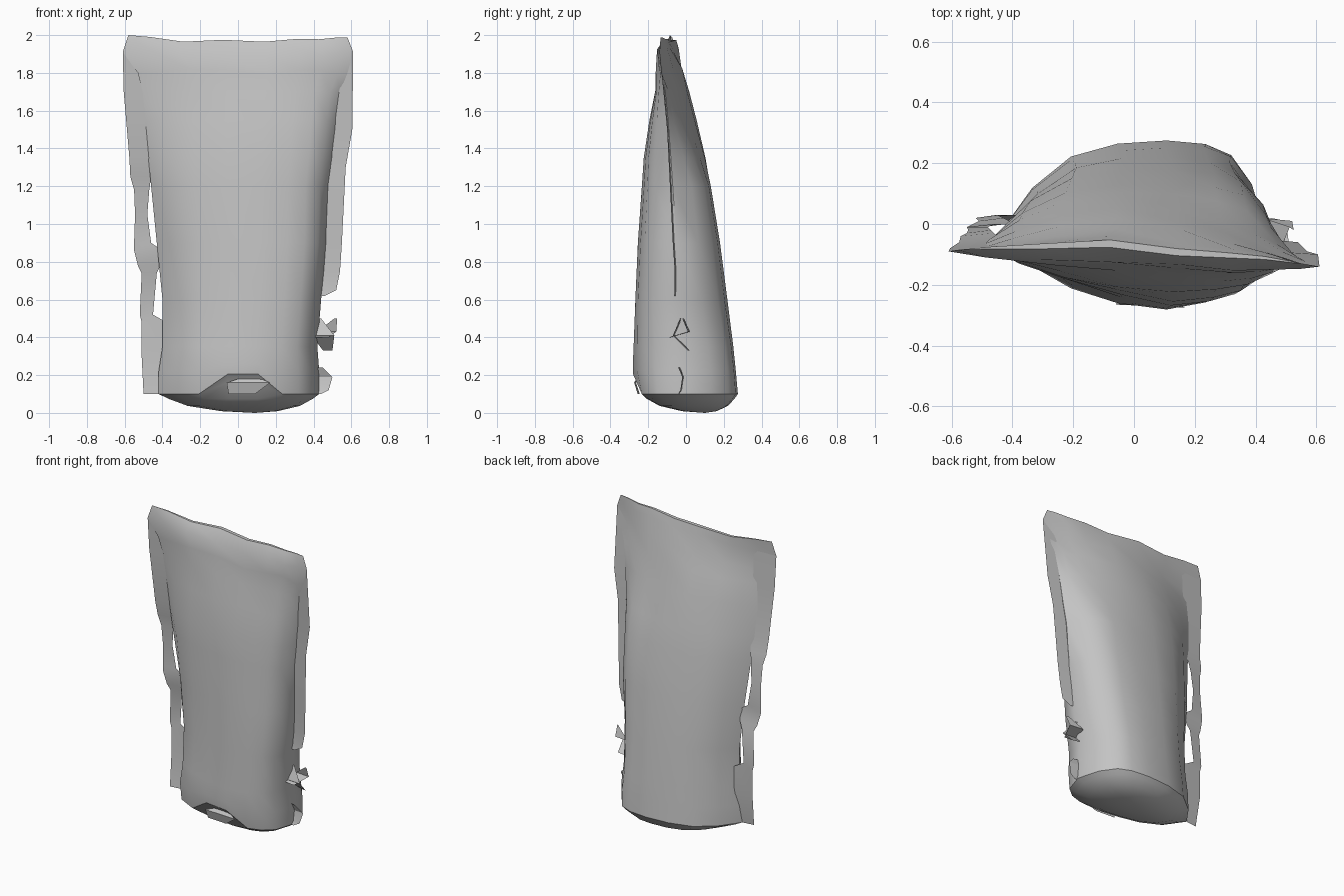
import bpy
import bmesh
import math
import random
from mathutils import Vector

random.seed(4)
if "Cube" in bpy.data.objects:
    bpy.data.objects.remove(bpy.data.objects["Cube"], do_unlink=True)

# One plain grey film for the whole pouch
film = bpy.data.materials.new("grey film")
film.use_nodes = True
grey = (0.55, 0.55, 0.55, 1)
film.diffuse_color = grey
film.node_tree.nodes["Principled BSDF"].inputs["Base Color"].default_value = grey

# Fullness of the back and front panels across the width
ACROSS = (0, .1, .25, .43, .62, .77, .87, .95, 1)
BACK = (0, .42, .79, .95, 1, .97, .85, .52, 0)
FRONT = (0, .5, .76, .93, 1, .91, .79, .55, 0)


def finish(name, bm, angle=0.7):
    bmesh.ops.remove_doubles(bm, verts=bm.verts, dist=.0005)
    bmesh.ops.recalc_face_normals(bm, faces=bm.faces)
    mesh = bpy.data.meshes.new(name)
    bm.to_mesh(mesh)
    bm.free()
    mesh.materials.append(film)
    obj = bpy.data.objects.new(name, mesh)
    bpy.context.collection.objects.link(obj)
    bpy.ops.object.select_all(action='DESELECT')
    obj.select_set(True)
    bpy.context.view_layer.objects.active = obj
    bpy.ops.object.shade_smooth_by_angle(angle=angle)


def section(z, left, right, seam_left, seam_right, front, back):
    """Closed outline: back panel left to right, then front panel right to left."""
    middle = (seam_left + seam_right) / 2
    # The boxy back softens into a shallow arc towards the top
    soft = min(max((z - 1.2) / .4, 0), 1)

    def point(t, fullness, peak):
        y = seam_left + (seam_right - seam_left) * t + fullness * (peak - middle)
        return Vector((left + (right - left) * t, y, z))

    behind = [point(t, w + (math.sin(math.pi * t) - w) * soft, back)
              for t, w in zip(ACROSS, BACK)]
    ahead = [point(t, w, front) for t, w in zip(ACROSS, FRONT)]
    return behind + ahead[-2:0:-1]


def loft(bm, rings):
    loops = [[bm.verts.new(p) for p in ring] for ring in rings]
    for low, high in zip(loops, loops[1:]):
        for i in range(len(low)):
            j = (i + 1) % len(low)
            bm.faces.new((low[i], low[j], high[j], high[i]))
    return loops


# Pouch body: height, left, right, seam left, seam right, front, back
RINGS = [
    (.1, -.42, .43, 0, -.02, -.25, .277),
    (.22, -.42, .43, 0, -.01, -.28, .265),
    (.35, -.4, .42, 0, -.02, -.275, .253),
    (.6, -.4, .44, 0, -.05, -.262, .225),
    (.9, -.43, .47, -.01, -.05, -.25, .185),
    (1.2, -.46, .48, -.04, -.07, -.23, .135),
    (1.35, -.475, .5, -.05, -.08, -.22, .108),
    (1.55, -.49, .52, -.065, -.095, -.19, .058),
    (1.7, -.505, .54, -.08, -.11, -.16, .018),
    (1.8, -.53, .58, -.09, -.13, -.145, -.015),
    (1.91, -.61, .61, -.09, -.14, -.13, -.05),
    (1.975, -.58, .58, -.085, -.135, -.11, -.085),
]
rings = [section(*row) for row in RINGS]
rim = [p.copy() for p in rings[0]]

# Torn arch in the front hem, with the gusset edge pushed up behind it
for hem, edge, above in zip(rings[0], rim, rings[1]):
    if hem.y < -.15 and abs(hem.x) < .16:
        hem.z = .205 if abs(hem.x) < .12 else .18
        hem.y -= .028
        edge.z = .16
        edge.y += .01
        above.z += .04

# Crumpled top seal
for ring in rings[-3:-1]:
    for p in ring[1:8] + ring[9:]:
        p.z += random.uniform(-.025, .025)
        p.y += random.uniform(-.012, .012)
LIFT = (.025, .015, -.01, 0, -.01, .005, .003, .012, .012)
SHIFT = (0, .008, .016, .03, .012, .012, .012, .005, 0)
for i, p in enumerate(rings[-1]):
    k = min(i, 16 - i)
    p.z += LIFT[k]
    p.y += SHIFT[k]

bm = bmesh.new()
top = loft(bm, rings)[-1]
for i in range(8):
    corners = (top[i], top[i + 1], top[15 - i], top[(16 - i) % 16])
    bm.faces.new(list(dict.fromkeys(corners)))
finish("pouch_body", bm)

# Rounded bottom gusset, joined to the hem
centre = Vector((.09, .1, 0))


def shrunk(scale, z):
    ring = [centre + (p - centre) * scale for p in rim]
    for p in ring:
        p.z = z
    return ring


bm = bmesh.new()
last = loft(bm, [rings[0], rim, shrunk(.9, .075), shrunk(.7, .037), shrunk(.35, .009)])[-1]
tip = bm.verts.new(centre)
for i in range(len(last)):
    bm.faces.new((last[i], last[(i + 1) % len(last)], tip))
finish("bottom_gusset", bm)


# Thin ragged pieces: height, inner edge, outer edge, depth
def strip(name, rows):
    bm = bmesh.new()
    pairs = [(bm.verts.new((a, y, z)), bm.verts.new((b, y - .01, z)))
             for z, a, b, y in rows]
    for (a, b), (c, d) in zip(pairs, pairs[1:]):
        bm.faces.new((a, b, d, c))
    finish(name, bm, .5)


strip("left_seal_flap", [
    (1.91, .5, .61, -.13), (1.5, .46, .605, -.09), (1.3, .45, .57, -.08),
    (.9, .44, .55, -.06), (.75, .43, .54, -.05), (.65, .42, .52, -.05),
    (.62, .42, .46, -.05),
])
strip("right_seal_flap", [
    (1.91, -.45, -.61, -.08), (1.7, -.45, -.605, -.07), (1.35, -.44, -.575, -.05),
    (1.25, -.46, -.57, -.03), (1.18, -.47, -.55, -.02), (1.05, -.48, -.545, -.01),
    (.9, -.46, -.55, 0), (.86, -.4, -.55, 0), (.78, -.41, -.53, .01),
    (.74, -.43, -.51, .02), (.52, -.45, -.52, .03), (.48, -.38, -.51, .03),
    (.3, -.38, -.51, .03), (.1, -.42, -.5, 0),
])
strip("left_torn_shard", [(.5, .4, .44, -.02), (.41, .39, .51, -.06), (.33, .45, .5, .02)])
strip("left_torn_tip", [(.5, .51, .525, -.01), (.43, .42, .52, .02), (.4, .4, .48, -.08)])
strip("left_bottom_shard", [
    (.24, .41, .45, -.03), (.19, .4, .5, -.01), (.12, .4, .48, -.02), (.1, .41, .44, -.03),
])
strip("front_hem_tab", [(.18, 0, .12, -.25), (.16, -.06, .17, -.265), (.1, -.05, .09, -.245)])
